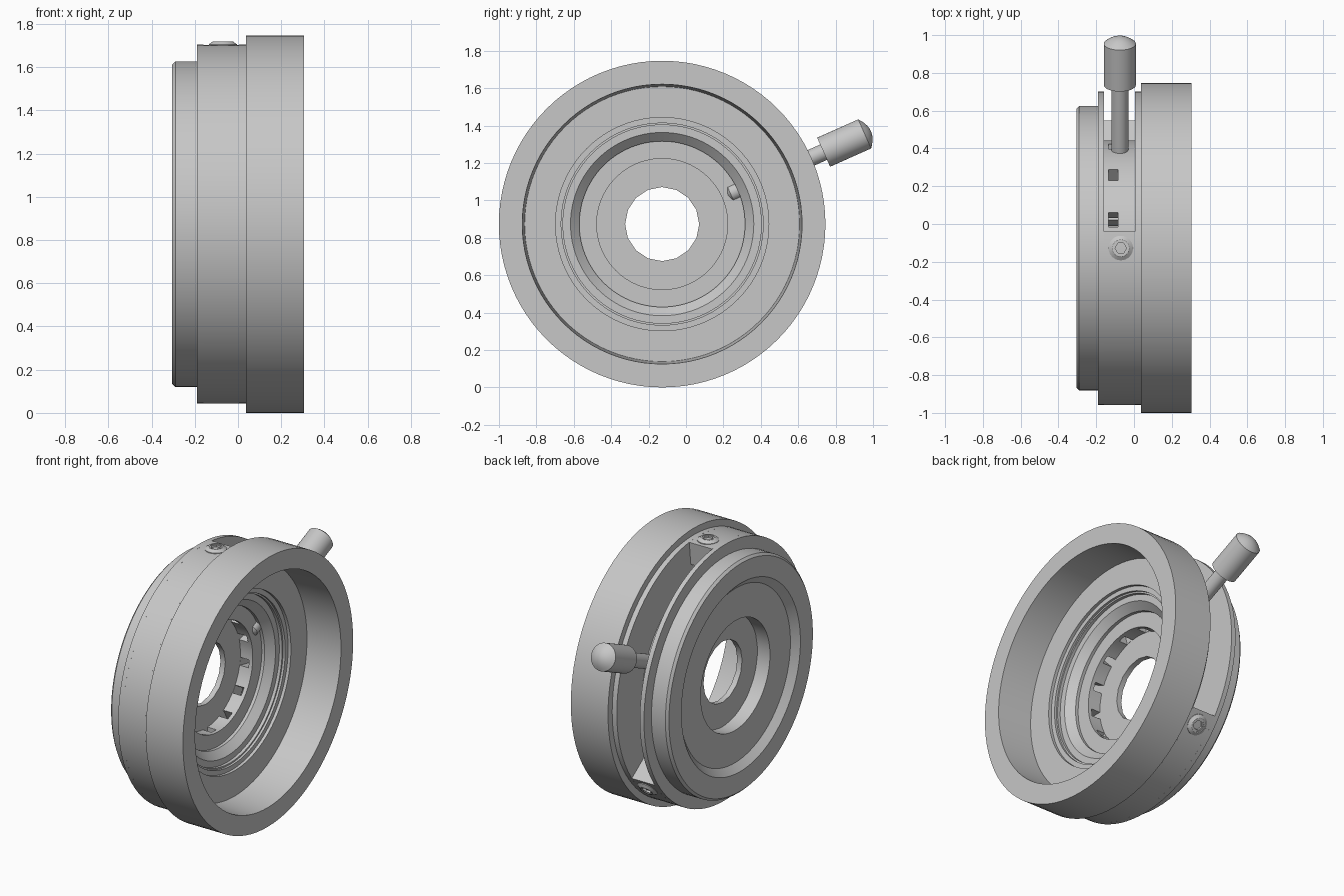
import bpy, bmesh
from math import radians, cos, sin
from mathutils import Matrix, Vector

cube = bpy.data.objects.get("Cube")
if cube:
    bpy.data.objects.remove(cube, do_unlink=True)

GREY = (0.57, 0.57, 0.57, 1)
metal = bpy.data.materials.new("grey metal")
metal.use_nodes = True
metal.diffuse_color = GREY
bsdf = next(n for n in metal.node_tree.nodes if n.type == 'BSDF_PRINCIPLED')
bsdf.inputs["Base Color"].default_value = GREY

CENTRE = Vector((0, -0.1275, 0.8735))
# Main axis along +x, angles measured from +y towards +z
MAIN = Matrix(((0, 0, 1, 0), (1, 0, 0, CENTRE.y), (0, 1, 0, CENTRE.z), (0, 0, 0, 1)))


def radial(x, degrees):
    """Frame at the main axis whose z points outward at the given angle."""
    out = Vector((0, cos(radians(degrees)), sin(radians(degrees))))
    side = Vector((1, 0, 0))
    frame = Matrix((side, out.cross(side), out)).transposed().to_4x4()
    return Matrix.Translation(CENTRE + Vector((x, 0, 0))) @ frame


def lathe(name, profile, frame=MAIN, segs=96, arcs=((0, 360),)):
    """Turn a closed (axial, radius) profile through one or more arcs."""
    bm = bmesh.new()
    n = len(profile)
    for start, end in arcs:
        full = end - start >= 360
        steps = max(2, round(segs * (end - start) / 360))
        rings = []
        for i in range(steps if full else steps + 1):
            a = radians(start + (end - start) * i / steps)
            rings.append([bm.verts.new(frame @ Vector((r * cos(a), r * sin(a), h)))
                          for h, r in profile])
        for i in range(len(rings) if full else steps):
            p, q = rings[i], rings[(i + 1) % len(rings)]
            for j in range(n):
                k = (j + 1) % n
                if profile[j][1] or profile[k][1]:
                    bm.faces.new((p[j], p[k], q[k], q[j]))
        if not full:
            bm.faces.new(rings[0])
            bm.faces.new(rings[-1])
    bmesh.ops.remove_doubles(bm, verts=bm.verts, dist=1e-5)
    bmesh.ops.recalc_face_normals(bm, faces=bm.faces)
    mesh = bpy.data.meshes.new(name)
    bm.to_mesh(mesh)
    bm.free()
    mesh.materials.append(metal)
    obj = bpy.data.objects.new(name, mesh)
    bpy.context.collection.objects.link(obj)
    bpy.ops.object.select_all(action='DESELECT')
    obj.select_set(True)
    bpy.context.view_layer.objects.active = obj
    bpy.ops.object.shade_smooth_by_angle(angle=radians(25))
    return obj


def band(x0, x1, r0, r1):
    return [(x0, r0), (x1, r0), (x1, r1), (x0, r1)]


# Front housing: wide flange, deep recess, stepped bore and conical lip
lathe("front_housing", [
    (0.305, 0.873), (0.038, 0.873), (0.038, 0.83), (0.005, 0.83),
    (0.005, 0.485), (-0.05, 0.485), (-0.05, 0.443), (-0.03, 0.443),
    (0.015, 0.49), (0.015, 0.53), (0.035, 0.53), (0.035, 0.54),
    (0.05, 0.54), (0.05, 0.57), (0.07, 0.57), (0.07, 0.735), (0.305, 0.748)])

# Rear housing: chamfered rim, sloped inner edge and stepped centre recess
lathe("rear_housing", [
    (-0.16, 0.83), (-0.19, 0.83), (-0.19, 0.753), (-0.29, 0.753),
    (-0.305, 0.738), (-0.305, 0.61), (-0.265, 0.565), (-0.265, 0.355),
    (-0.14, 0.355), (-0.14, 0.45), (-0.16, 0.45)])

# Middle wall, left open for the lever slot
SLOT_LOW, SLOT_HIGH, LEVER = -35.5, 84, 24
lathe("slotted_wall", band(-0.16, 0.005, 0.68, 0.83),
      arcs=((SLOT_HIGH, 360 + SLOT_LOW),))

# Rotating drum with a row of notches
STEP = 360 / 13
notched = [(47 + STEP * i + 4, 47 + STEP * (i + 1) - 4) for i in range(13)]
lathe("drum_front", band(-0.085, 0.005, 0.485, 0.57))
lathe("drum_rear", band(-0.16, -0.135, 0.485, 0.57))
lathe("drum_notched_band", band(-0.135, -0.085, 0.485, 0.57), arcs=notched)

# Retaining ring standing on teeth, around the aperture plate
lathe("retaining_ring", band(-0.075, -0.05, 0.35, 0.485))
lathe("ring_teeth", band(-0.14, -0.075, 0.352, 0.45), arcs=notched)
lathe("aperture_plate", band(-0.175, -0.14, 0.198, 0.36), segs=16)

# Lever rod and domed knob
lever_frame = radial(-0.075, LEVER)
lathe("lever_rod", [(0.38, 0), (0.38, 0.018), (0.4, 0.045), (0.96, 0.045), (0.96, 0)],
      lever_frame, 32)
dome = [(1.222 - 0.037 * (t / 5) ** 2, 0.085 * t / 5) for t in range(5, -1, -1)]
lathe("lever_knob", [(0.945, 0), (0.945, 0.085)] + dome, lever_frame, 40)

# Socket screws at both ends of the slot
for name, angle in (("upper", 90), ("lower", -41.5)):
    frame = radial(-0.07, angle)
    lathe(name + "_screw_head", [(0.8, 0.065), (0.832, 0.065), (0.846, 0.045),
                                 (0.846, 0.036), (0.8, 0.036)], frame, 32)
    lathe(name + "_screw_socket", band(0.8, 0.842, 0.03, 0.042), frame, 6)
    lathe(name + "_screw_core", [(0.8, 0), (0.8, 0.036), (0.82, 0.036), (0.82, 0)],
          frame, 16)
